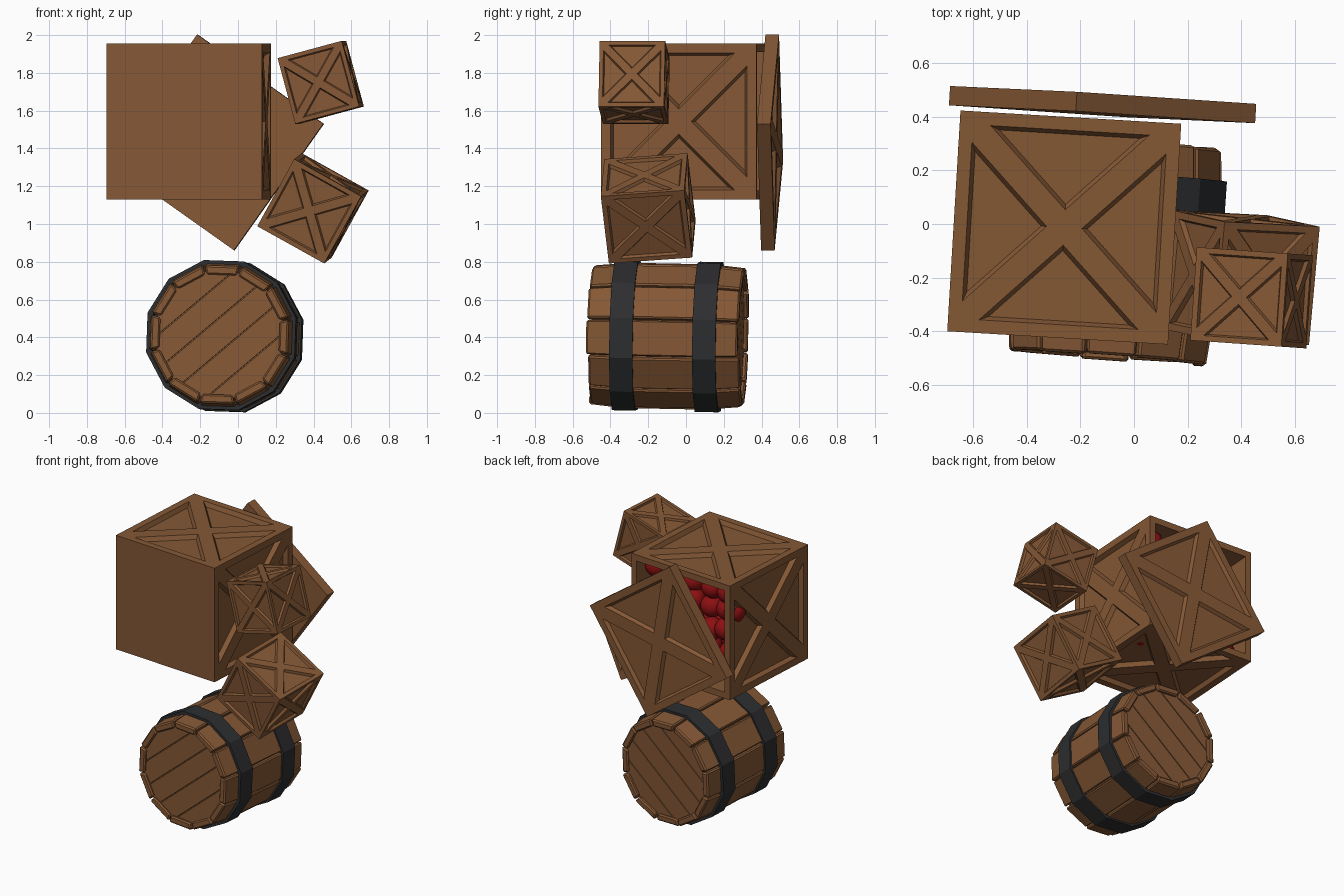
import bpy, bmesh, math, random
from mathutils import Matrix, Vector

if "Cube" in bpy.data.objects:
    bpy.data.objects.remove(bpy.data.objects["Cube"])

random.seed(4)


def material(name, rgb):
    m = bpy.data.materials.new(name)
    m.diffuse_color = (*rgb, 1)
    m.use_nodes = True
    m.node_tree.nodes["Principled BSDF"].inputs["Base Color"].default_value = m.diffuse_color
    return m


WOOD = material("brown wood", (0.235, 0.098, 0.036))
IRON = material("dark iron", (0.026, 0.027, 0.029))
RED = material("apple red", (0.27, 0.005, 0.006))


def frame(center, x, y):
    """Placement matrix from a centre, an approximate x axis and an exact y axis."""
    y = Vector(y).normalized()
    z = Vector(x).cross(y).normalized()
    x = y.cross(z)
    m = Matrix((x, y, z)).transposed().to_4x4()
    m.translation = center
    return m


def finish(name, bm, mat, matrix, bevel=0.0):
    bmesh.ops.recalc_face_normals(bm, faces=bm.faces)
    me = bpy.data.meshes.new(name)
    bm.to_mesh(me)
    bm.free()
    me.materials.append(mat)
    ob = bpy.data.objects.new(name, me)
    ob.matrix_world = matrix
    bpy.context.collection.objects.link(ob)
    if bevel:
        mod = ob.modifiers.new("edges", 'BEVEL')
        mod.width, mod.segments = bevel, 1
        mod.limit_method, mod.angle_limit = 'ANGLE', math.radians(40)
    return ob


def crate(name, half, matrix, styles, depth, bevel):
    """Box whose sides are braced with an X, plain, or open. Sides: -x +x -y +y -z +z."""
    bm = bmesh.new()
    half = Vector(half)
    for i, style in enumerate(styles):
        axis, sign = i // 2, (-1, 1)[i % 2]

        def pt(a, b, n=0.0):
            p = Vector((0, 0, 0))
            p[axis] = sign * (1 - n)
            p[(axis + 1) % 3], p[(axis + 2) % 3] = a, b
            return bm.verts.new(p)

        d = depth / half[axis]
        square = [(-1, -1), (1, -1), (1, 1), (-1, 1)]
        if style == 'plain':
            bm.faces.new([pt(*c) for c in square])
        elif style == 'open':
            r, deep = 0.89, 1.8
            for (a, b), (c, e) in zip(square, square[1:] + square[:1]):
                bm.faces.new([pt(a, b), pt(c, e), pt(c * r, e * r), pt(a * r, b * r)])
                bm.faces.new([pt(a * r, b * r), pt(c * r, e * r),
                              pt(c * r, e * r, deep), pt(a * r, b * r, deep)])
            bm.faces.new([pt(a * r, b * r, deep) for a, b in square])
        else:
            # four triangular recesses leave the border and the X brace standing
            rings = [([(-1, -1), (1, -1), (0, 0)], 0),
                     ([(-.72, -.88), (.72, -.88), (0, -.16)], 0),
                     ([(-.635, -.845), (.635, -.845), (0, -.21)], d)]
            for q in range(4):
                c, s = ((1, 0), (0, 1), (-1, 0), (0, -1))[q]
                tri = [[(a * c - b * s, a * s + b * c, n) for a, b in r] for r, n in rings]
                for t0, t1 in zip(tri, tri[1:]):
                    for k in range(3):
                        j = (k + 1) % 3
                        bm.faces.new([pt(*t0[k]), pt(*t0[j]), pt(*t1[j]), pt(*t1[k])])
                bm.faces.new([pt(*p) for p in tri[2]])
    bmesh.ops.remove_doubles(bm, verts=bm.verts, dist=1e-4)
    rim = [e for e in bm.edges
           if sum(abs(e.verts[0].co[k]) > .999 and abs(e.verts[1].co[k]) > .999
                  for k in range(3)) == 2]
    bmesh.ops.scale(bm, vec=half, verts=bm.verts)
    bmesh.ops.recalc_face_normals(bm, faces=bm.faces)
    bmesh.ops.bevel(bm, geom=rim, offset=bevel, segments=1, affect='EDGES')
    finish(name, bm, WOOD, matrix)


# Crates and the loose lid
X, P = 'brace', 'plain'
big = frame((-0.26, -0.013, 1.543), (1, -0.06, 0), (0.06, 1, 0))
crate("open_crate", (.412, .412, .412), big, (X, X, P, 'open', X, X), .03, .009)
crate("upper_small_crate", (.176, .174, .18),
      frame((.438, -.275, 1.75), (.964, -.07, .26), (.07, 1, 0)), [X] * 6, .014, .006)
crate("lower_small_crate", (.203, .222, .204),
      frame((.397, -.20, 1.083), (.87, -.05, -.485), (.09, .99, .07)), [X] * 6, .017, .007)
crate("crate_lid", (.41, .036, .41),
      frame((-.117, .445, 1.432), (.815, -.045, -.577), (.06, .998, -.01)),
      (P, P, P, X, P, P), .022, .009)

# Apples heaped inside the open crate
bm = bmesh.new()
spots = [(-.29 + .145 * i, .13 + .13 * k, -.29 + .145 * j)
         for i in range(5) for j in range(5) for k in range(2)]
spots = [tuple(c + random.uniform(-.02, .02) for c in p) for p in spots]
spots.append((-.335, .27, .16))
for p in spots:
    bmesh.ops.create_icosphere(bm, subdivisions=3, radius=.078,
                               matrix=Matrix.Translation(p))
apples = finish("apples", bm, RED, big)
for poly in apples.data.polygons:
    poly.use_smooth = True

# Barrel lying on its side, axis along local y
barrel = frame((-.07, -.097, .406), (1, -.07, 0), (.07, .997, -.02))
SIDES, TURN = 12, 13


def polar(r, deg, y):
    a = math.radians(deg)
    return Vector((r * math.cos(a), y, r * math.sin(a)))


# Staves
bm = bmesh.new()
for k in range(SIDES):
    a0, a1 = TURN + 30 * k + .8, TURN + 30 * k + 29.2
    shift = random.uniform(-.007, .007)
    rings = []
    for y, r in ((-.402, .376), (-.22, .394), (.22, .394), (.402, .376)):
        rings.append([bm.verts.new(polar(rr, a, y + shift)) for rr, a in
                      ((r, a0), (r, a1), (r - .05, a1), (r - .05, a0))])
    for p, q in zip(rings, rings[1:]):
        for i in range(4):
            j = (i + 1) % 4
            bm.faces.new((p[i], p[j], q[j], q[i]))
    bm.faces.new(rings[0])
    bm.faces.new(rings[-1])
finish("barrel_staves", bm, WOOD, barrel, .009)

# Iron hoops
bm = bmesh.new()
for yc in (-.22, .22):
    prof = ((.408, yc - .062), (.408, yc + .062), (.375, yc + .062), (.375, yc - .062))
    rings = [[bm.verts.new(polar(r, TURN + 30 * k, y)) for r, y in prof]
             for k in range(SIDES)]
    for k in range(SIDES):
        p, q = rings[k], rings[(k + 1) % SIDES]
        for i in range(4):
            j = (i + 1) % 4
            bm.faces.new((p[i], p[j], q[j], q[i]))
finish("barrel_hoops", bm, IRON, barrel)


# Barrel ends: a solid core faced with five diagonal planks
def end_disc(bm, r, y, thick, lo=None, hi=None):
    part = bmesh.new()
    part.faces.new([part.verts.new(polar(r, TURN + 30 * k, y)) for k in range(SIDES)])
    across = polar(1, 130, 0)
    for at, clear in ((lo, 'clear_inner'), (hi, 'clear_outer')):
        if at is not None:
            bmesh.ops.bisect_plane(part, geom=part.verts[:] + part.edges[:] + part.faces[:],
                                   plane_co=across * at, plane_no=across, **{clear: True})
    ext = bmesh.ops.extrude_face_region(part, geom=part.faces[:], use_keep_orig=True)
    bmesh.ops.translate(part, vec=(0, thick, 0),
                        verts=[g for g in ext['geom'] if isinstance(g, bmesh.types.BMVert)])
    bmesh.ops.recalc_face_normals(part, faces=part.faces)
    me = bpy.data.meshes.new("tmp")
    part.to_mesh(me)
    part.free()
    bm.from_mesh(me)
    bpy.data.meshes.remove(me)


bm = bmesh.new()
end_disc(bm, .345, -.362, .724)
for y in (-.382, .362):
    for k in range(5):
        lo = -.35 + .14 * k
        end_disc(bm, .345, y, .02, lo + .003, lo + .137)
finish("barrel_ends", bm, WOOD, barrel)
